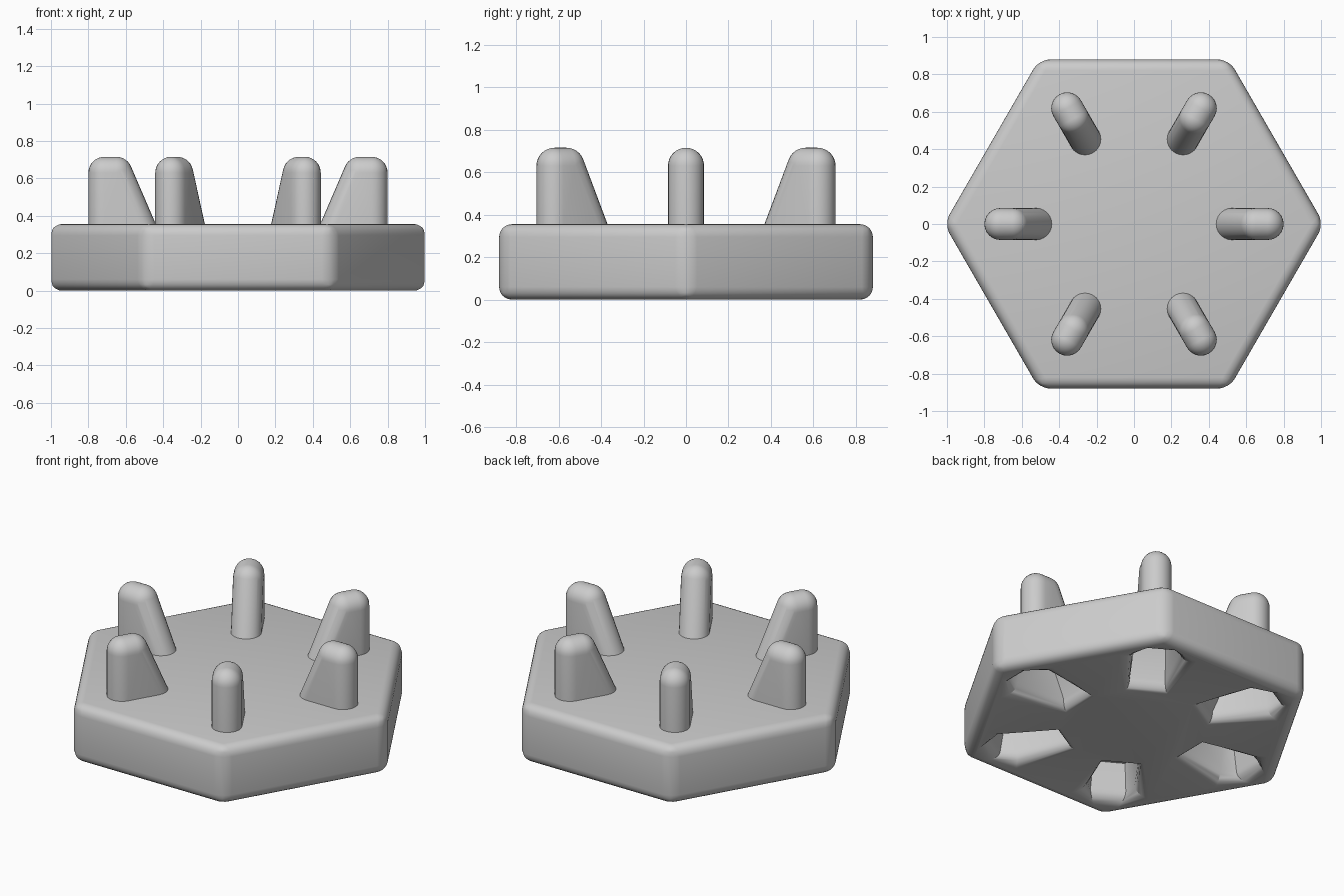
import bpy, bmesh
from math import sin, cos, pi, radians
from mathutils import Matrix, Vector

if "Cube" in bpy.data.objects:
    bpy.data.objects.remove(bpy.data.objects["Cube"])


def finish(bm, name):
    bmesh.ops.recalc_face_normals(bm, faces=bm.faces)
    mesh = bpy.data.meshes.new(name)
    bm.to_mesh(mesh)
    bm.free()
    obj = bpy.data.objects.new(name, mesh)
    bpy.context.collection.objects.link(obj)
    return obj


def smooth(obj, angle=32):
    bpy.ops.object.select_all(action='DESELECT')
    obj.select_set(True)
    bpy.context.view_layer.objects.active = obj
    bpy.ops.object.shade_smooth_by_angle(angle=radians(angle))


def skin(bm, rings):
    loops = [[bm.verts.new(p) for p in ring] for ring in rings]
    n = len(loops[0])
    for a, b in zip(loops, loops[1:]):
        for i in range(n):
            j = (i + 1) % n
            bm.faces.new((a[i], a[j], b[j], b[i]))
    bm.faces.new(loops[0])
    bm.faces.new(loops[-1])


# Hexagonal plate with rounded edges
TOP, R = 0.355, 1.016
bm = bmesh.new()
skin(bm, [[(R * cos(k * pi / 3), R * sin(k * pi / 3), z) for k in range(6)]
          for z in (0, TOP)])
bmesh.ops.bevel(bm, geom=bm.edges[:], offset=0.06, segments=6, profile=0.5,
                affect='EDGES')
plate = finish(bm, "hexagonal_plate")

# Flared sockets cut into the underside, one below each peg
deep = [(0.43, 0.10), (0.74, 0.13), (0.83, 0.10)]
mouth = [(0.39, 0.12), (0.78, 0.22), (0.91, 0.06)]


def socket_ring(f, z, rot):
    half = [(a[0] + (b[0] - a[0]) * f, a[1] + (b[1] - a[1]) * f)
            for a, b in zip(deep, mouth)]
    pts = [(r, w) for r, w in half] + [(r, -w) for r, w in reversed(half)]
    return [rot @ Vector((r, w, z)) for r, w in pts]


bm = bmesh.new()
for k in range(6):
    rot = Matrix.Rotation(k * pi / 3, 3, 'Z')
    rings = [socket_ring(1, -0.05, rot)]
    for i in range(7):
        a = i / 6 * pi / 2
        rings.append(socket_ring(1 - sin(a), 0.07 * (1 - cos(a)), rot))
    ceiling = [(0.51, 0.09), (0.74, 0.11), (0.80, 0.09)]
    pts = ceiling + [(r, -w) for r, w in reversed(ceiling)]
    rings.append([rot @ Vector((r, w, 0.23)) for r, w in pts])
    skin(bm, rings)
cutter = finish(bm, "socket_cutter")
cutter.hide_render = True
cutter.hide_set(True)

cut = plate.modifiers.new("sockets", 'BOOLEAN')
cut.operation = 'DIFFERENCE'
cut.solver = 'EXACT'
cut.object = cutter
bpy.context.view_layer.objects.active = plate
bpy.ops.object.modifier_apply(modifier=cut.name)
bpy.data.objects.remove(cutter)
smooth(plate)

# Pegs: upright outside, sloping inside, rounded on top
RAD = 0.085
for k in range(6):
    bm = bmesh.new()
    for x in (0.52, 0.715):
        bmesh.ops.create_circle(bm, segments=24, radius=RAD,
                                matrix=Matrix.Translation((x, 0, TOP - 0.01)))
    for x in (0.65, 0.715):
        bmesh.ops.create_uvsphere(bm, u_segments=24, v_segments=16, radius=RAD,
                                  matrix=Matrix.Translation((x, 0, 0.715 - RAD)))
    points = [v.co.copy() for v in bm.verts]
    bm.free()
    bm = bmesh.new()
    for p in points:
        bm.verts.new(p)
    hull = bmesh.ops.convex_hull(bm, input=bm.verts[:])
    junk = {g for g in hull["geom_interior"] + hull["geom_unused"]
            if isinstance(g, bmesh.types.BMVert)}
    bmesh.ops.delete(bm, geom=list(junk), context='VERTS')
    bmesh.ops.rotate(bm, verts=bm.verts, matrix=Matrix.Rotation(k * pi / 3, 3, 'Z'))
    smooth(finish(bm, f"peg_{k + 1}"))
